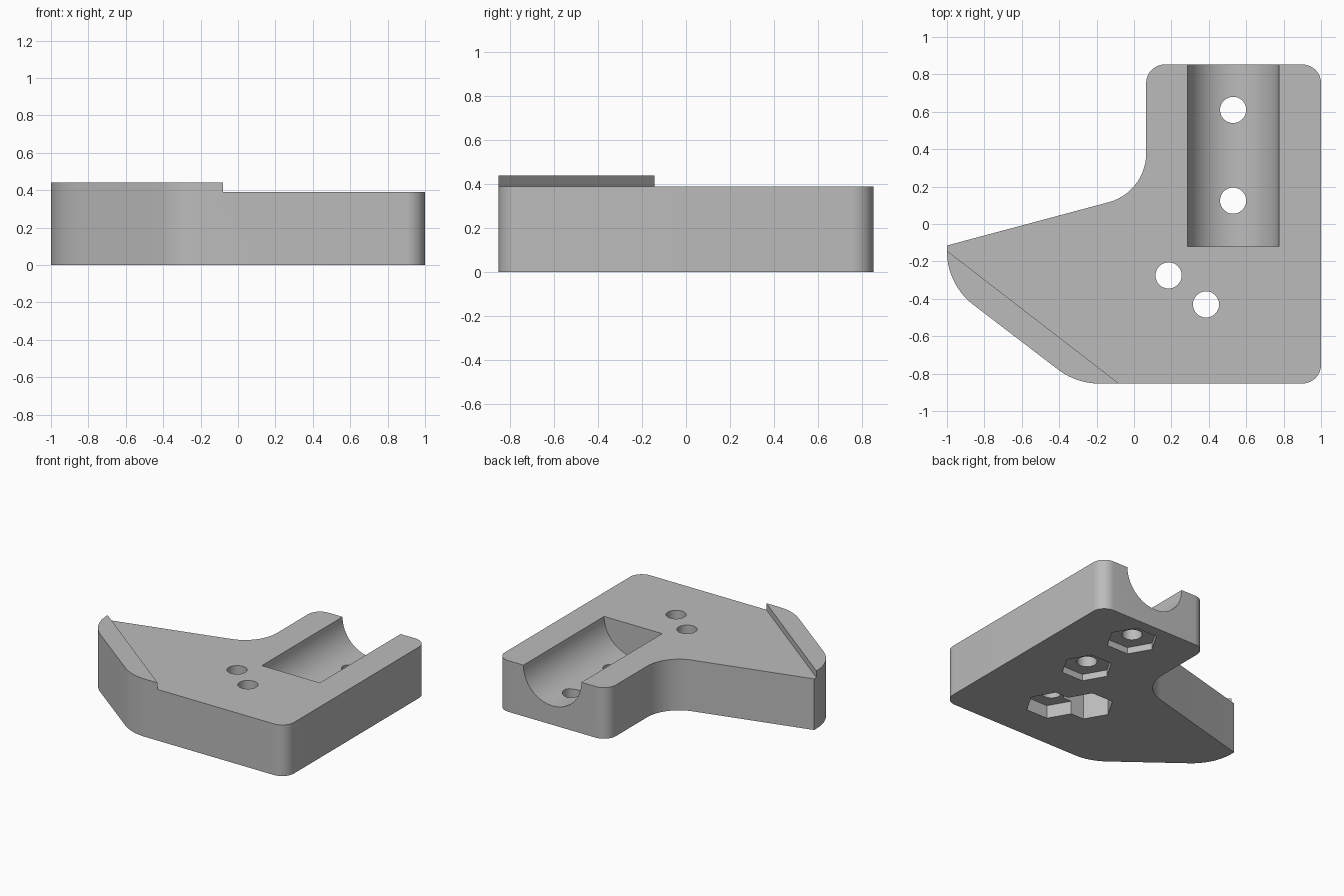
import bpy
import bmesh
from math import radians, pi, tan, cos, sin
from mathutils import Vector, Matrix

if "Cube" in bpy.data.objects:
    bpy.data.objects.remove(bpy.data.objects["Cube"])

grey = bpy.data.materials.new("plain grey")
grey.use_nodes = True
grey.diffuse_color = (0.5, 0.5, 0.5, 1)
grey.node_tree.nodes["Principled BSDF"].inputs["Base Color"].default_value = (0.5, 0.5, 0.5, 1)

HEIGHT, LIP_HEIGHT, HALF_Y = 0.39, 0.44, 0.853


def rounded(corners, steps=14):
    """Outline from (x, y, fillet radius) corners."""
    pts = []
    for i, (x, y, r) in enumerate(corners):
        p = Vector((x, y))
        if r == 0:
            pts.append(p)
            continue
        a = (Vector(corners[i - 1][:2]) - p).normalized()
        b = (Vector(corners[(i + 1) % len(corners)][:2]) - p).normalized()
        half = a.angle(b) / 2
        centre = p + (a + b).normalized() * r / sin(half)
        start = p + a * r / tan(half) - centre
        sweep = start.angle_signed(p + b * r / tan(half) - centre)
        for k in range(steps + 1):
            # angle_signed is clockwise-positive
            t = -sweep * k / steps
            pts.append(centre + Matrix.Rotation(t, 2) @ start)
    return pts


def prism(name, outline, z0, z1):
    bm = bmesh.new()
    base = bm.faces.new([bm.verts.new((p[0], p[1], z0)) for p in outline])
    top = bmesh.ops.extrude_face_region(bm, geom=[base])["geom"]
    bmesh.ops.translate(bm, vec=(0, 0, z1 - z0),
                        verts=[v for v in top if isinstance(v, bmesh.types.BMVert)])
    bmesh.ops.recalc_face_normals(bm, faces=bm.faces)
    mesh = bpy.data.meshes.new(name)
    bm.to_mesh(mesh)
    bm.free()
    obj = bpy.data.objects.new(name, mesh)
    mesh.materials.append(grey)
    bpy.context.collection.objects.link(obj)
    return obj


def ring(x, y, r, sides):
    return [(x + r * cos(2 * pi * k / sides), y + r * sin(2 * pi * k / sides))
            for k in range(sides)]


def cut(target, cutter):
    cutter.hide_render = True
    mod = target.modifiers.new("cut", "BOOLEAN")
    mod.operation, mod.solver, mod.object = "DIFFERENCE", "EXACT", cutter
    bpy.context.view_layer.objects.active = target
    bpy.ops.object.modifier_apply(modifier=mod.name)
    bpy.data.objects.remove(cutter)


# Bracket body with rounded corners
body = prism("bracket_body", rounded([
    (1, -HALF_Y, 0.1), (1, HALF_Y, 0.1), (0.065, HALF_Y, 0.1), (0.065, 0.17, 0.27),
    (-1, -0.115, 0), (-1, -0.324, 0.36), (-0.308, -HALF_Y, 0.36)]), 0, LIP_HEIGHT)

# Lower the top everywhere except the slanted lip
a, b = Vector((-1, -0.143)), Vector((-0.08, -HALF_Y))
step = b - a
cut(body, prism("top_cutter", [a - step, b + step, (3, -1.5), (3, 3), (-2, 3)], HEIGHT, 1))

# Half-round channel open at the back
channel = prism("channel_cutter", ring(0, 0, 0.245, 64), 0, 1.5)
channel.data.transform(Matrix.Translation((0.53, -0.12, HEIGHT)) @ Matrix.Rotation(radians(-90), 4, "X"))
cut(body, channel)

# Bolt holes with hexagonal nut pockets underneath: x, y, pocket depth
for x, y, depth in [(0.53, 0.61, 0.05), (0.53, 0.125, 0.05),
                    (0.185, -0.275, 0.22), (0.385, -0.43, 0.1)]:
    cut(body, prism("hole_cutter", ring(x, y, 0.07, 32), -0.5, 1))
    cut(body, prism("nut_cutter", ring(x, y, 0.18, 6), -0.5, depth))

bpy.ops.object.select_all(action="DESELECT")
body.select_set(True)
bpy.context.view_layer.objects.active = body
bpy.ops.object.shade_smooth_by_angle(angle=radians(30))
